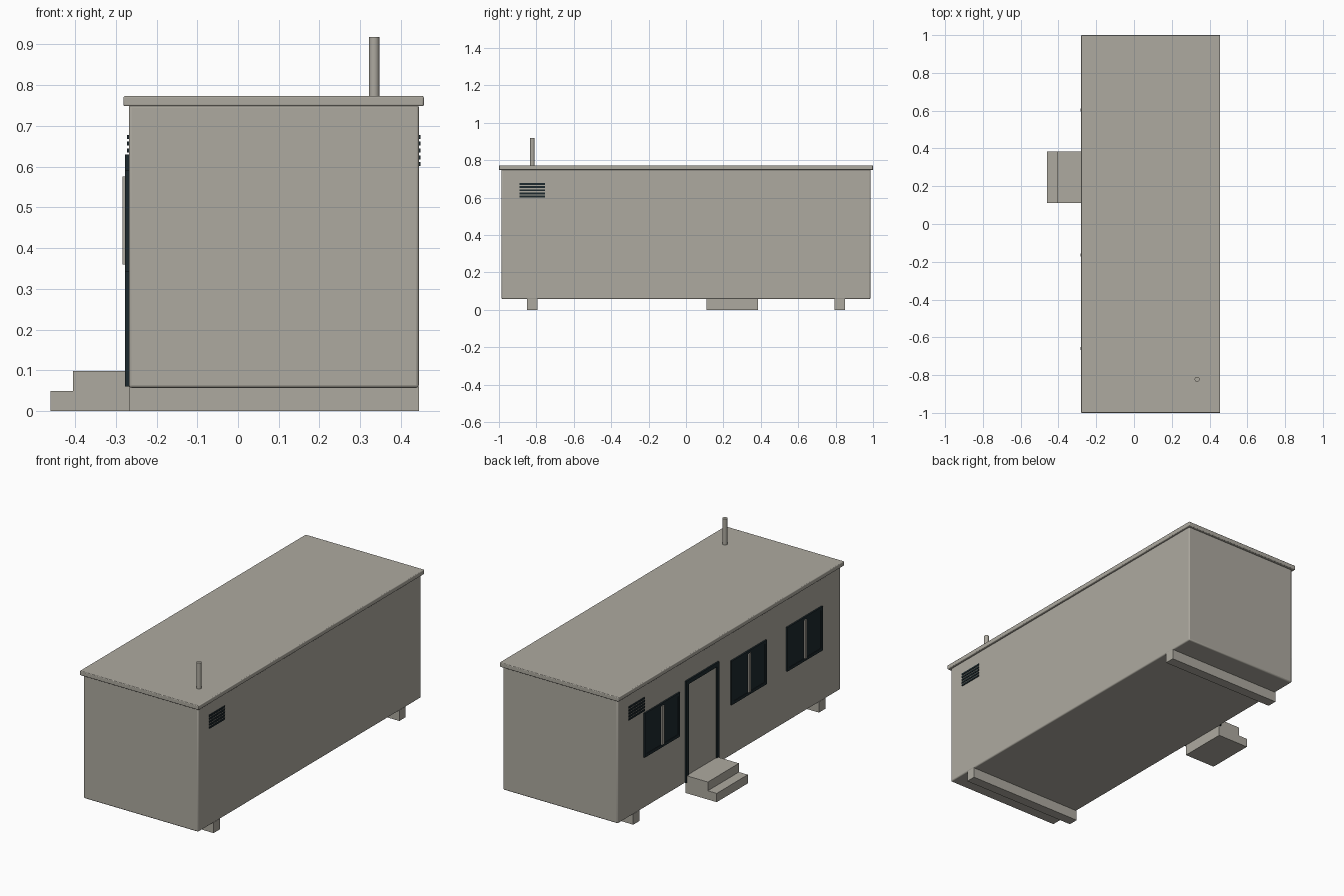
import bpy
import bmesh
from mathutils import Matrix, Vector

cube = bpy.data.objects.get("Cube")
if cube:
    bpy.data.objects.remove(cube, do_unlink=True)


def material(name, colour):
    mat = bpy.data.materials.new(name)
    mat.use_nodes = True
    mat.diffuse_color = (*colour, 1)
    mat.node_tree.nodes["Principled BSDF"].inputs["Base Color"].default_value = (*colour, 1)
    return mat


BEIGE = material("warm grey panel", (0.42, 0.40, 0.35))
DARK = material("dark blue grey", (0.012, 0.022, 0.026))


def finish(name, bm, mat):
    mesh = bpy.data.meshes.new(name)
    bm.to_mesh(mesh)
    bm.free()
    mesh.materials.append(mat)
    obj = bpy.data.objects.new(name, mesh)
    bpy.context.collection.objects.link(obj)
    return obj


def add_box(bm, x, y, z):
    """Add a box given its (min, max) extents."""
    size = Vector((x[1] - x[0], y[1] - y[0], z[1] - z[0]))
    centre = Vector((sum(x), sum(y), sum(z))) / 2
    bmesh.ops.create_cube(bm, size=1, matrix=Matrix.Translation(centre) @ Matrix.Diagonal((*size, 1)))


def smooth(obj):
    bpy.ops.object.select_all(action="DESELECT")
    obj.select_set(True)
    bpy.context.view_layer.objects.active = obj
    bpy.ops.object.shade_smooth_by_angle()


def box(name, x, y, z, mat=BEIGE, bevel=0):
    bm = bmesh.new()
    add_box(bm, x, y, z)
    obj = finish(name, bm, mat)
    if bevel:
        mod = obj.modifiers.new("rounded edges", "BEVEL")
        mod.width = bevel
        mod.segments = 3
        smooth(obj)
    return obj


def frame(name, x, y, z, bar, sill=True):
    """Rectangular surround on the door wall."""
    bm = bmesh.new()
    low = z[0] + bar if sill else z[0]
    add_box(bm, x, y, (z[1] - bar, z[1]))
    add_box(bm, x, (y[0], y[0] + bar), (low, z[1] - bar))
    add_box(bm, x, (y[1] - bar, y[1]), (low, z[1] - bar))
    if sill:
        add_box(bm, x, y, (z[0], low))
    finish(name, bm, DARK)


WALL_L, WALL_R = -0.268, 0.444

# Cabin shell and overhanging flat roof
box("cabin_body", (WALL_L, WALL_R), (-0.986, 0.986), (0.057, 0.752), bevel=0.007)
box("roof_slab", (-0.281, 0.456), (-1, 1), (0.748, 0.773), bevel=0.004)

# Support skids under both ends
for name, y in (("front_skid", -0.822), ("back_skid", 0.822)):
    box(name, (WALL_L, WALL_R), (y - 0.028, y + 0.028), (0, 0.06))

# Entrance steps
STEP_Y = (0.11, 0.385)
box("upper_step", (-0.405, WALL_L), STEP_Y, (0, 0.098))
box("lower_step", (-0.46, -0.405), STEP_Y, (0, 0.049))

# Door in a dark surround
frame("door_frame", (-0.277, -0.262), (0.10, 0.392), (0.06, 0.63), 0.023, sill=False)
box("door_panel", (-0.272, -0.262), (0.123, 0.369), (0.06, 0.607))

# Windows with a pale centre post
for i, y in enumerate((0.603, -0.165, -0.66), 1):
    span = (y - 0.156, y + 0.156)
    frame(f"window_frame_{i}", (-0.277, -0.262), span, (0.343, 0.59), 0.016)
    box(f"window_pane_{i}", (-0.274, -0.262), span, (0.345, 0.588), DARK)
    box(f"window_post_{i}", (-0.283, -0.27), (y - 0.008, y + 0.008), (0.359, 0.576))

# Louvred vents at opposite corners
for name, x, y in (("right_vent", WALL_L, 0.822), ("left_vent", WALL_R, -0.822)):
    bm = bmesh.new()
    for i in range(5):
        z = 0.606 + i * 0.0167
        add_box(bm, (x - 0.004, x + 0.004), (y - 0.069, y + 0.069), (z - 0.005, z + 0.005))
    finish(name, bm, DARK)

# Flue pipe
bm = bmesh.new()
bmesh.ops.create_cone(bm, cap_ends=True, segments=24, radius1=0.013, radius2=0.013, depth=0.158,
                      matrix=Matrix.Translation((0.334, -0.822, 0.839)))
smooth(finish("flue_pipe", bm, BEIGE))
